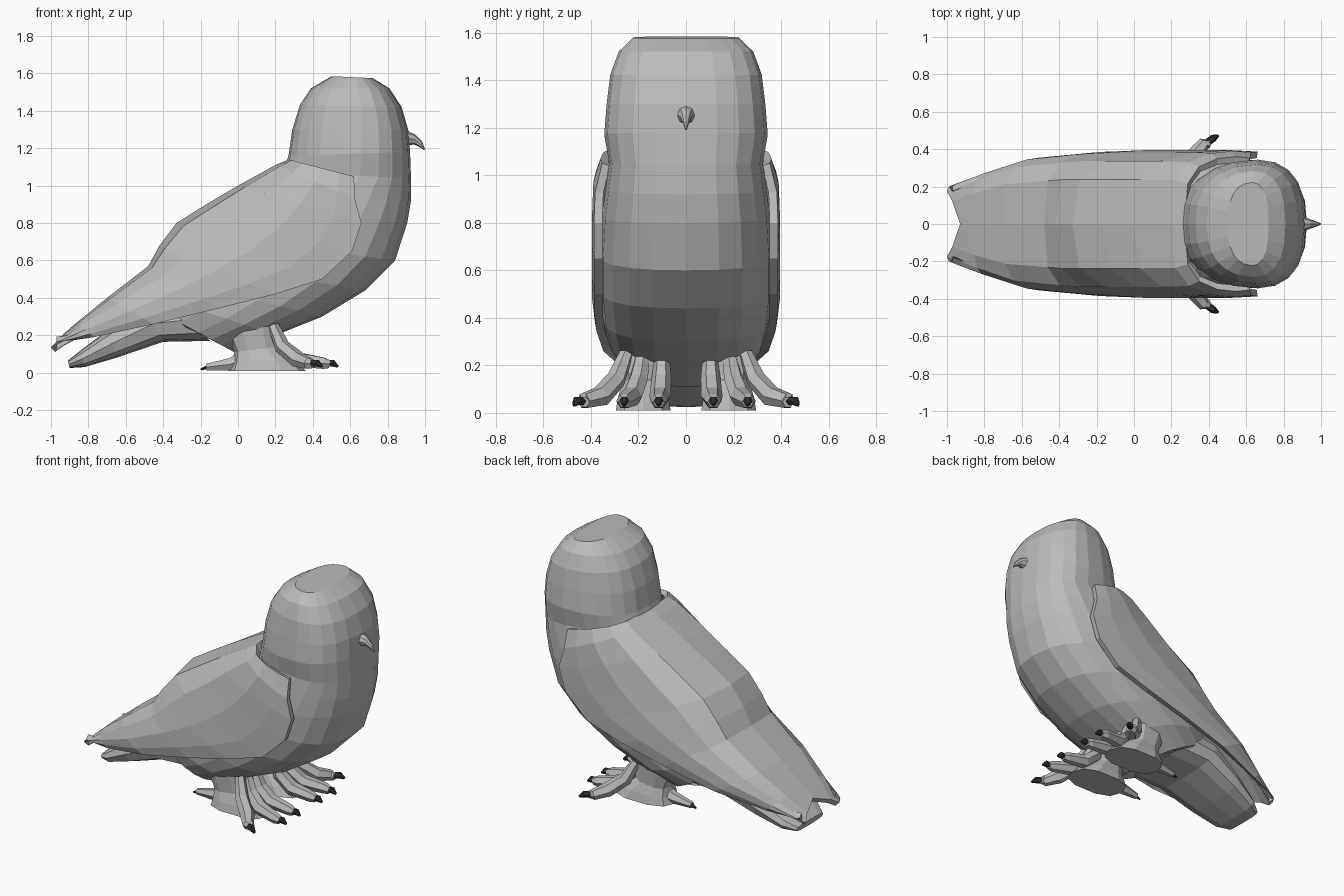
import bpy, math
from mathutils import Vector

if "Cube" in bpy.data.objects:
    bpy.data.objects.remove(bpy.data.objects["Cube"], do_unlink=True)


def material(name, value):
    m = bpy.data.materials.new(name)
    m.use_nodes = True
    colour = (value, value, value, 1)
    m.diffuse_color = colour
    m.node_tree.nodes["Principled BSDF"].inputs["Base Color"].default_value = colour
    return m


GREY = material("plumage grey", 0.5)
BLACK = material("claw black", 0.03)


def make(name, verts, faces, mat):
    me = bpy.data.meshes.new(name)
    me.from_pydata(verts, [], faces)
    me.materials.append(mat)
    ob = bpy.data.objects.new(name, me)
    bpy.context.collection.objects.link(ob)
    return ob


def skin(name, rings, mat):
    """Closed skin over rings of equal size."""
    n = len(rings[0])
    verts = [v for ring in rings for v in ring]
    faces = [(i * n + j, i * n + (j + 1) % n, (i + 1) * n + (j + 1) % n, (i + 1) * n + j)
             for i in range(len(rings) - 1) for j in range(n)]
    faces += [tuple(reversed(range(n))), tuple(range(len(verts) - n, len(verts)))]
    ob = make(name, verts, faces, mat)
    import bmesh
    bm = bmesh.new()
    bm.from_mesh(ob.data)
    bmesh.ops.recalc_face_normals(bm, faces=bm.faces)
    bm.to_mesh(ob.data)
    bm.free()
    return ob


def loft(name, stations, sides, power=2.0, egg=0.0, yc=0.0, mat=GREY):
    """Stations are front x, front z, back x, back z, half width."""
    rings = []
    for fx, fz, bx, bz, w in stations:
        ring = []
        for k in range(sides):
            a = math.tau * k / sides
            c, s = [math.copysign(abs(q) ** (2 / power), q) for q in (math.cos(a), math.sin(a))]
            t = (1 + c) / 2
            ring.append((bx + (fx - bx) * t, yc + w * s * (1 + egg * c), bz + (fz - bz) * t))
        rings.append(ring)
    return skin(name, rings, mat)


def tube(name, path, radii, mat, sides=6):
    pts = [Vector(p) for p in path]
    rings = []
    for i, p in enumerate(pts):
        d = pts[min(i + 1, len(pts) - 1)] - pts[max(i - 1, 0)]
        q = d.to_track_quat('Z', 'Y')
        ring = []
        for k in range(sides):
            a = math.tau * k / sides
            v = p + q @ Vector((math.cos(a), math.sin(a), 0)) * radii[i]
            v.z = max(v.z, 0.0)
            ring.append(v)
        rings.append(ring)
    return skin(name, rings, mat)


# Head, breast and belly in one skin
loft("head_and_body", [
    (0.72, 1.575, 0.50, 1.585, 0.22), (0.81, 1.52, 0.39, 1.52, 0.28),
    (0.875, 1.42, 0.33, 1.43, 0.315), (0.91, 1.30, 0.29, 1.30, 0.33),
    (0.92, 1.18, 0.27, 1.16, 0.34), (0.925, 1.04, 0.24, 1.07, 0.32),
    (0.925, 0.92, 0.05, 0.97, 0.335), (0.905, 0.80, -0.10, 0.86, 0.35),
    (0.84, 0.60, -0.25, 0.75, 0.36), (0.68, 0.44, -0.36, 0.62, 0.36),
    (0.45, 0.30, -0.42, 0.52, 0.345), (0.20, 0.20, -0.46, 0.42, 0.32),
    (-0.02, 0.11, -0.50, 0.37, 0.26), (-0.25, 0.25, -0.58, 0.34, 0.22)],
    22, power=2.45, egg=0.1)

# Tail below the wing tips
loft("tail", [
    (-0.15, 0.17, -0.35, 0.40, 0.26), (-0.40, 0.165, -0.50, 0.36, 0.26),
    (-0.65, 0.08, -0.68, 0.24, 0.23), (-0.82, 0.03, -0.84, 0.12, 0.19),
    (-0.90, 0.025, -0.91, 0.065, 0.14)], 12, power=3)

# Folded wings and back: ridge x, ridge z, edge x, edge z, half width
wing_stations = [
    (0.27, 1.14, 0.62, 1.05, 0.36), (0.20, 1.11, 0.625, 0.93, 0.39),
    (0.00, 1.00, 0.66, 0.80, 0.395), (-0.17, 0.90, 0.61, 0.65, 0.395),
    (-0.33, 0.80, 0.45, 0.50, 0.395), (-0.42, 0.68, 0.20, 0.42, 0.395),
    (-0.48, 0.57, -0.10, 0.345, 0.385), (-0.70, 0.40, -0.45, 0.26, 0.355),
    (-0.86, 0.27, -0.77, 0.19, 0.275), (-0.93, 0.21, -1.00, 0.135, 0.205)]
spread = [0, 0.6, 0.85, 0.97, 1.0, 0.98]
drop = [0, 0.05, 0.22, 0.5, 0.78, 1.0]
notch = [0, 0.6, 1.0, 0.85, 0.7, 0.6]
cols = [(-1, k) for k in range(5, 0, -1)] + [(1, k) for k in range(6)]
verts = []
for i, (tx, tz, ex, ez, w) in enumerate(wing_stations):
    g = notch if i == len(wing_stations) - 1 else drop
    verts += [(tx + (ex - tx) * g[k], s * w * spread[k], tz + (ez - tz) * g[k]) for s, k in cols]
n = len(cols)
faces = [(i * n + j, i * n + j + 1, (i + 1) * n + j + 1, (i + 1) * n + j)
         for i in range(len(wing_stations) - 1) for j in range(n - 1)]
wings = make("folded_wings", verts, faces, GREY)
thick = wings.modifiers.new("thickness", 'SOLIDIFY')
thick.thickness = 0.035
thick.offset = -1

# Hooked beak
loft("beak", [
    (0.89, 1.30, 0.89, 1.21, 0.045), (0.945, 1.275, 0.94, 1.22, 0.025),
    (0.985, 1.235, 0.965, 1.21, 0.014), (1.0, 1.195, 0.996, 1.19, 0.004)], 8)

# Legs, toes and claws; each toe runs from its root y to its tip x, y
toes = {"inner": (0.10, 0.49, 0.115), "middle": (0.18, 0.49, 0.26), "outer": (0.25, 0.405, 0.43)}
for side, s in (("left", 1), ("right", -1)):
    loft(side + "_leg", [
        (0.22, 0.28, -0.08, 0.26, 0.10), (0.22, 0.14, -0.02, 0.11, 0.09),
        (0.30, 0.07, -0.03, 0.06, 0.11), (0.36, 0.01, -0.05, 0.01, 0.12)],
        10, power=2.6, yc=s * 0.18)
    for toe, (root, x, y) in toes.items():
        mid = [root + (y - root) * t for t in (0.25, 0.6)]
        tube(f"{side}_{toe}_toe", [
            (0.19, s * root, 0.25), (0.235, s * mid[0], 0.14),
            (0.32, s * mid[1], 0.07), (x - 0.03, s * y, 0.05), (x, s * y, 0.045)],
            [0.03, 0.042, 0.045, 0.034, 0.024], GREY)
        out = 0.03 if toe == "outer" else 0.0
        tube(f"{side}_{toe}_claw", [
            (x - 0.02, s * y, 0.05), (x + 0.02, s * (y + out), 0.05),
            (x + 0.045, s * (y + 1.4 * out), 0.032)], [0.02, 0.02, 0.007], BLACK)
    tube(side + "_hind_toe", [
        (0.06, s * 0.18, 0.08), (-0.04, s * 0.18, 0.045), (-0.17, s * 0.18, 0.03)],
        [0.06, 0.038, 0.02], GREY)
    tube(side + "_hind_claw", [
        (-0.16, s * 0.18, 0.03), (-0.2, s * 0.18, 0.018)], [0.014, 0.005], BLACK)
